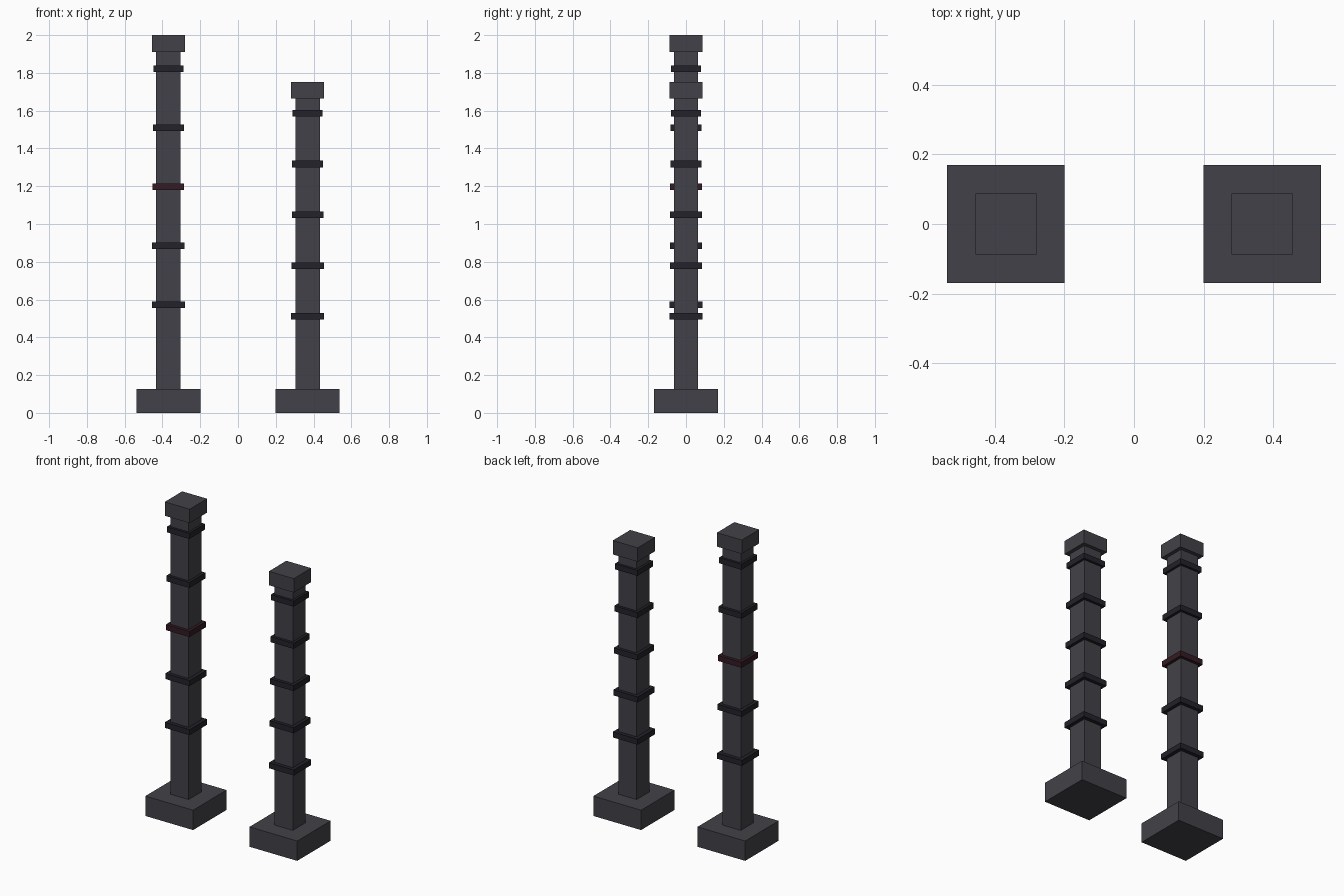
import bpy

if "Cube" in bpy.data.objects:
    bpy.data.objects.remove(bpy.data.objects["Cube"])


def material(name, rgb):
    m = bpy.data.materials.new(name)
    m.diffuse_color = (*rgb, 1.0)
    m.use_nodes = True
    m.node_tree.nodes["Principled BSDF"].inputs["Base Color"].default_value = m.diffuse_color
    return m


STONE = material("dark_stone", (0.055, 0.053, 0.065))
IRON = material("black_band", (0.016, 0.016, 0.023))
RED = material("dark_red_band", (0.034, 0.011, 0.016))


def block(name, x, half, z0, z1, mat):
    """Square block centred on (x, 0), running from z0 to z1."""
    bpy.ops.mesh.primitive_cube_add(size=1, location=(x, 0, (z0 + z1) / 2))
    ob = bpy.context.object
    ob.name = name
    ob.scale = (2 * half, 2 * half, z1 - z0)
    bpy.ops.object.transform_apply(location=False, rotation=False, scale=True)
    ob.data.materials.append(mat)


def pillar(side, x, height, first_band, band_step, red_band=None):
    # Plinth, shaft and capital
    base_top, cap_bottom = 0.127, height - 0.089
    block(f"{side}_plinth", x, 0.169, 0, base_top, STONE)
    block(f"{side}_shaft", x, 0.0645, base_top, cap_bottom, STONE)
    block(f"{side}_capital", x, 0.088, cap_bottom, height, STONE)
    # Five bands, slightly narrower towards the top
    for i in range(5):
        z = first_band + i * band_step
        block(f"{side}_band_{i + 1}", x, 0.088 - i * 0.0021, z - 0.0178, z + 0.0178,
              RED if i == red_band else IRON)


pillar("left", -0.3685, 2.0, 0.572, 0.3125, red_band=2)
pillar("right", 0.3685, 1.753, 0.511, 0.2687)
